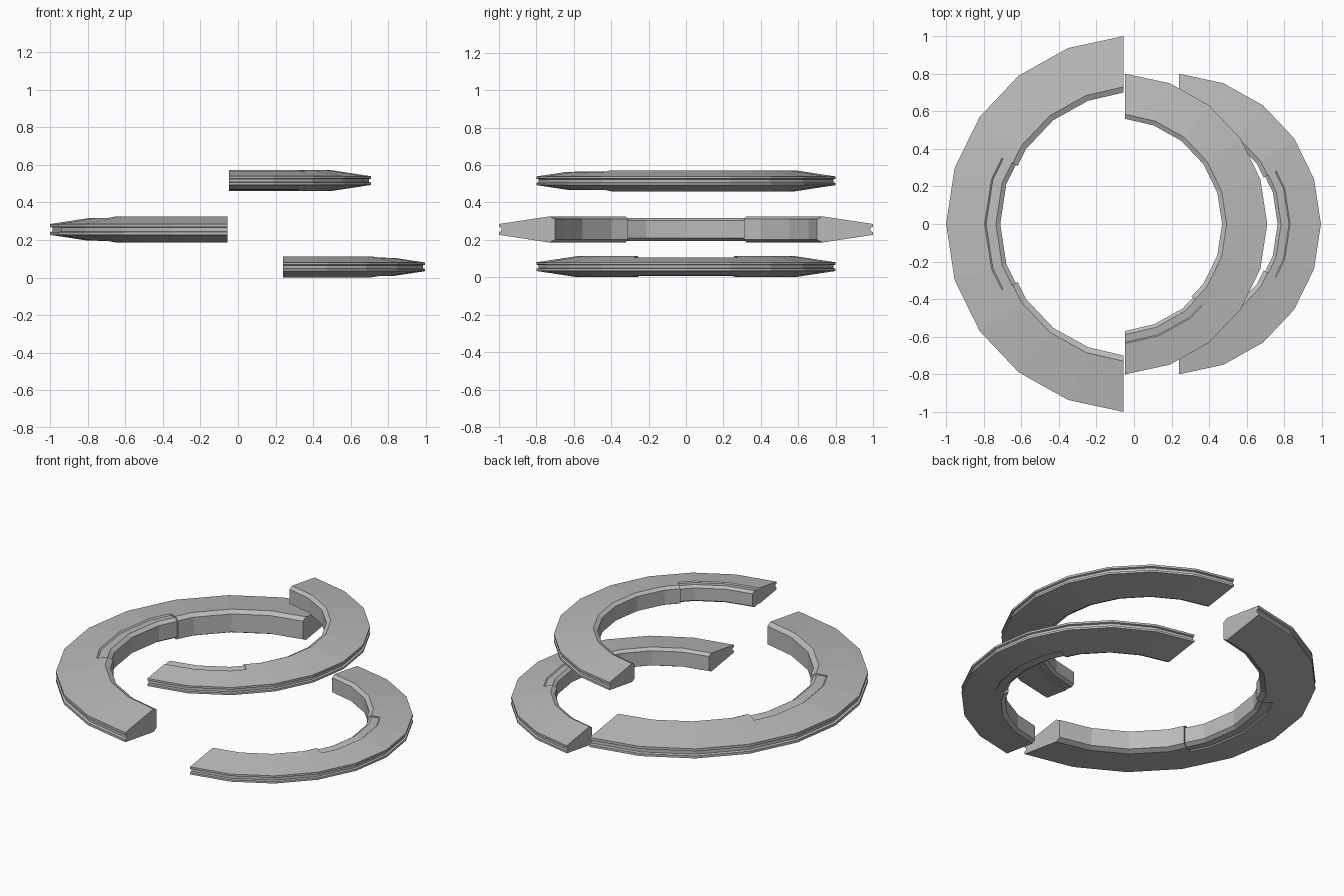
import bpy, bmesh, math
from mathutils import Vector

if "Cube" in bpy.data.objects:
    bpy.data.objects.remove(bpy.data.objects["Cube"])

grey = bpy.data.materials.new("plain grey")
grey.diffuse_color = (0.5, 0.5, 0.5, 1)
grey.use_nodes = True
grey.node_tree.nodes["Principled BSDF"].inputs["Base Color"].default_value = grey.diffuse_color

# Upper half of the cross-sections (radius, height), from outer groove to inner wall
BODY = [(.986, .010), (1, .014), (1, .029), (.795, .060), (.787, .0612), (.73, .07), (.70, .055)]
RECESS = BODY[:4] + [(.787, .0535), (.735, .062), (.712, .047)]
GAP = .055                    # distance of the flat cut from the ring centre
STEPS = 10
LIMIT = math.pi / 2 - math.asin(GAP)


def base_point(i, r):
    """Point at station i of the faceted half ring; both ends lie on the flat cut."""
    if i in (0, STEPS):
        return Vector((GAP, r if i else -r))
    a = -LIMIT + 2 * LIMIT * i / STEPS
    return Vector((r * math.cos(a), r * math.sin(a)))


def chord_point(t, r):
    """Point on the faceted arc at a fractional station."""
    i = min(int(t), STEPS - 1)
    return base_point(i, r).lerp(base_point(i + 1, r), t - i)


def half_ring(name, center, scale, side, recess):
    """Loft the section along the arc, switching to the recessed section in a range of degrees."""
    lo, hi = [min(max((math.radians(a) + LIMIT) / (2 * LIMIT) * STEPS, 0), STEPS) for a in recess]
    stations = [(i, RECESS if lo <= i <= hi else BODY) for i in range(STEPS + 1)]
    if lo > 0:
        stations += [(lo - 1e-7, BODY), (lo, RECESS)]
    if hi < STEPS:
        stations += [(hi, RECESS), (hi + 1e-7, BODY)]
    stations.sort(key=lambda s: s[0])

    bm = bmesh.new()
    loops = []
    for t, half in stations:
        section = half + [(r, -h) for r, h in reversed(half)]
        loop = []
        for r, h in section:
            p = chord_point(t, r)
            loop.append(bm.verts.new((side * p.x * scale, side * p.y * scale, h * scale)))
        loops.append(loop)
    n = len(loops[0])
    for a, b in zip(loops, loops[1:]):
        for k in range(n):
            m = (k + 1) % n
            bm.faces.new((a[k], a[m], b[m], b[k]))
    bm.faces.new(loops[0])
    bm.faces.new(reversed(loops[-1]))
    bmesh.ops.remove_doubles(bm, verts=bm.verts, dist=1e-5)
    bmesh.ops.recalc_face_normals(bm, faces=bm.faces)

    mesh = bpy.data.meshes.new(name)
    bm.to_mesh(mesh)
    bm.free()
    mesh.materials.append(grey)
    ob = bpy.data.objects.new(name, mesh)
    ob.location = center
    bpy.context.collection.objects.link(ob)


# One large half ring and two smaller ones facing it at different heights
half_ring("large_half_ring", (0, 0, .256), 1, -1, (-26.6, 26.6))
half_ring("upper_half_ring", (-.091, 0, .516), .8, 1, (-90, -44))
half_ring("lower_half_ring", (.195, 0, .057), .8, 1, (-26.6, 26.6))
